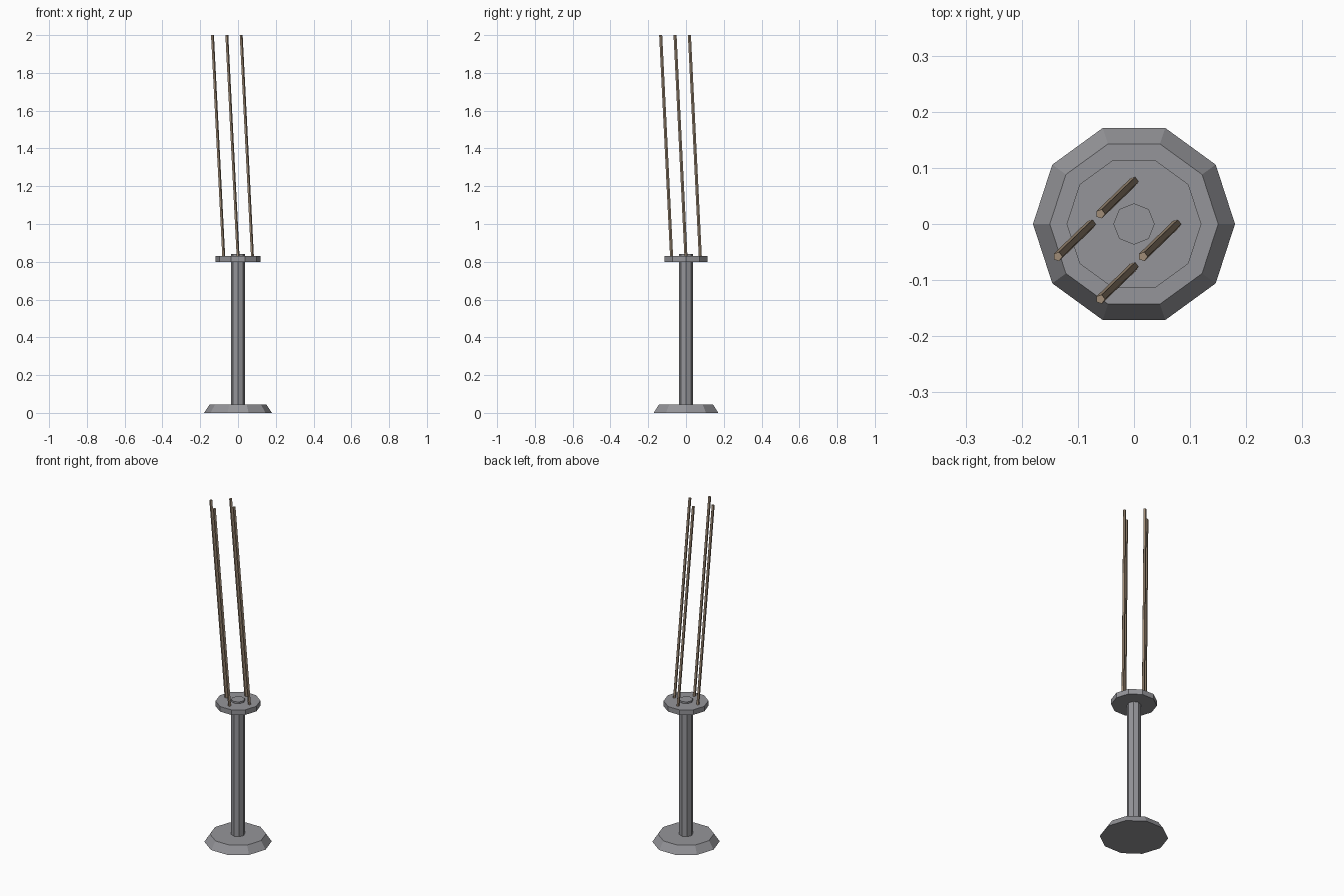
import bpy
from math import pi, cos, sin
from mathutils import Vector

if "Cube" in bpy.data.objects:
    bpy.data.objects.remove(bpy.data.objects["Cube"])


def material(name, color):
    m = bpy.data.materials.new(name)
    m.diffuse_color = color
    m.use_nodes = True
    m.node_tree.nodes["Principled BSDF"].inputs["Base Color"].default_value = m.diffuse_color
    return m


def frustum(name, sides, r1, r2, p1, p2, mat):
    """Flat-faced tapered prism running from p1 to p2."""
    p1, p2 = Vector(p1), Vector(p2)
    axis = p2 - p1
    bpy.ops.mesh.primitive_cone_add(vertices=sides, radius1=r1, radius2=r2,
                                    depth=axis.length)
    ob = bpy.context.object
    # put a corner on the +x axis, then aim the prism along its axis
    for v in ob.data.vertices:
        x, y, z = v.co
        v.co = (y, -x, z)
    ob.rotation_mode = 'QUATERNION'
    ob.rotation_quaternion = Vector((0, 0, 1)).rotation_difference(axis)
    ob.location = (p1 + p2) / 2
    ob.name = name
    ob.data.materials.append(mat)
    return ob


metal = material("metal", (0.30, 0.30, 0.32, 1))
wood = material("wood", (0.36, 0.27, 0.19, 1))

# Stand: tapered foot, post and collar
frustum("foot", 10, 0.18, 0.15, (0, 0, 0), (0, 0, 0.045), metal)
frustum("post", 8, 0.037, 0.037, (0, 0, 0.03), (0, 0, 0.84), metal)
frustum("collar", 10, 0.12, 0.12, (0, 0, 0.80), (0, 0, 0.83), metal)

# Four leaning rods set into the collar
for i in range(4):
    x, y = 0.076 * cos(i * pi / 2), 0.076 * sin(i * pi / 2)
    frustum(f"rod_{i + 1}", 5, 0.0085, 0.0085,
            (x, y, 0.82), (x - 0.06, y - 0.058, 2.0), wood)
